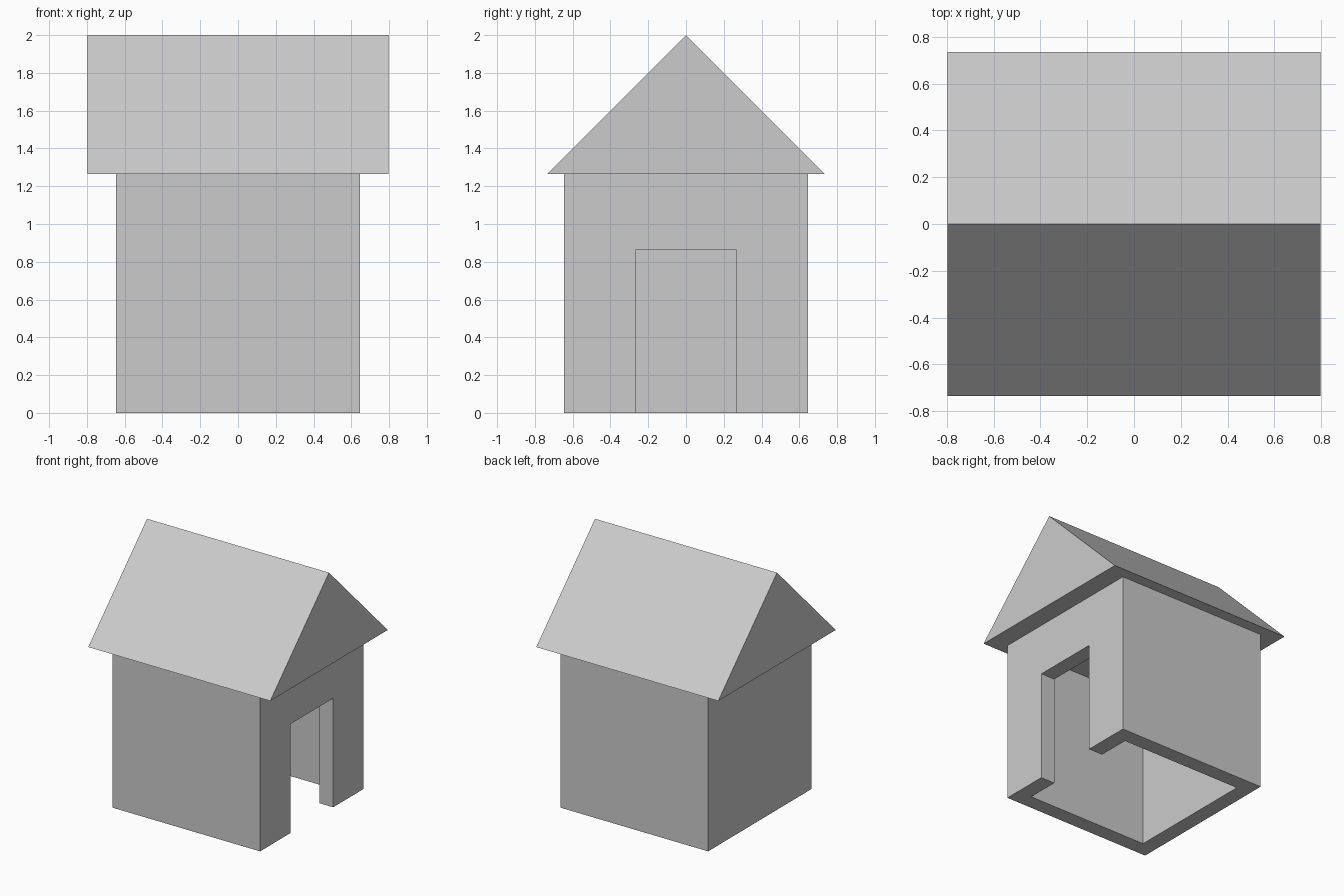
import bpy, bmesh

if "Cube" in bpy.data.objects:
    bpy.data.objects.remove(bpy.data.objects["Cube"])

WALL = 0.647        # half width of the square house
EAVES = 1.265       # wall top
THICK = 0.122       # wall thickness
CEILING = 1.19      # inside ceiling height
DOOR_W, DOOR_H = 0.267, 0.863


def box(name, lo, hi):
    bpy.ops.mesh.primitive_cube_add(
        size=1, location=[(a + b) / 2 for a, b in zip(lo, hi)])
    ob = bpy.context.object
    ob.name = name
    ob.scale = [b - a for a, b in zip(lo, hi)]
    bpy.ops.object.transform_apply(location=True, scale=True)
    return ob


def cut(ob, cutter):
    cutter.hide_render = True
    mod = ob.modifiers.new("cut", 'BOOLEAN')
    mod.operation, mod.solver, mod.object = 'DIFFERENCE', 'EXACT', cutter
    bpy.context.view_layer.objects.active = ob
    bpy.ops.object.modifier_apply(modifier=mod.name)
    bpy.data.objects.remove(cutter)


def prism(name, profile, half):
    # extrude a closed (y, z) profile along x
    bm = bmesh.new()
    face = bm.faces.new([bm.verts.new((-half, y, z)) for y, z in profile])
    new = bmesh.ops.extrude_face_region(bm, geom=[face])["geom"]
    verts = [v for v in new if isinstance(v, bmesh.types.BMVert)]
    bmesh.ops.translate(bm, verts=verts, vec=(2 * half, 0, 0))
    bmesh.ops.recalc_face_normals(bm, faces=bm.faces)
    me = bpy.data.meshes.new(name)
    bm.to_mesh(me)
    bm.free()
    ob = bpy.data.objects.new(name, me)
    bpy.context.collection.objects.link(ob)
    return ob


# Hollow walls, open underneath, with a doorway on the right side
walls = box("walls", (-WALL, -WALL, 0), (WALL, WALL, EAVES))
inner = WALL - THICK
cut(walls, box("room_cutter", (-inner, -inner, -0.2), (inner, inner, CEILING)))
cut(walls, box("door_cutter", (0.3, -DOOR_W, -0.2), (0.9, DOOR_W, DOOR_H)))

# Gabled roof overhanging the walls
prism("roof", [(-0.735, EAVES), (0.735, EAVES), (0, 2.0)], 0.797)
